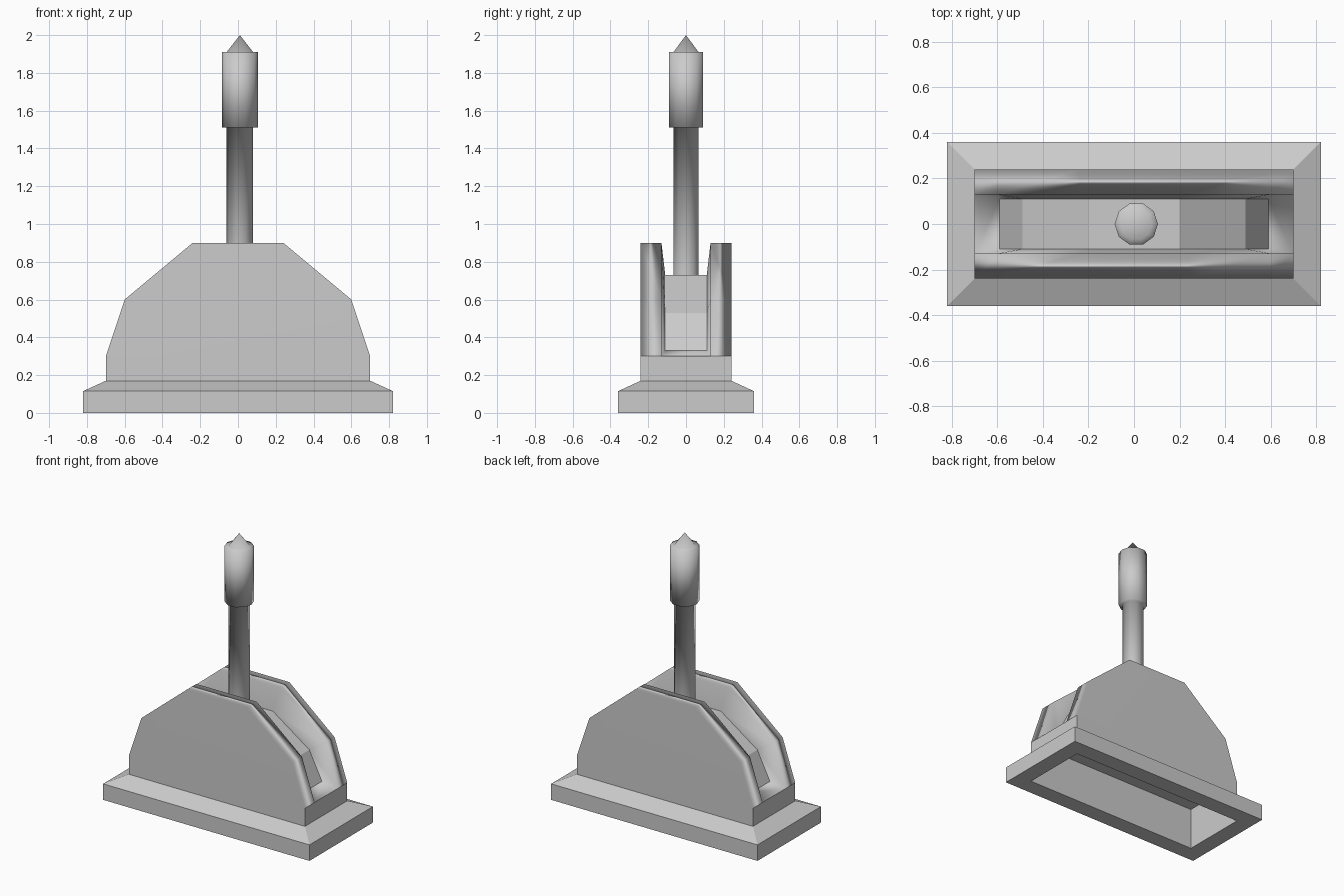
import bpy, math

if "Cube" in bpy.data.objects:
    bpy.data.objects.remove(bpy.data.objects["Cube"])


def make(name, verts, faces, smooth=False):
    mesh = bpy.data.meshes.new(name)
    mesh.from_pydata(verts, [], faces)
    mesh.update()
    ob = bpy.data.objects.new(name, mesh)
    bpy.context.collection.objects.link(ob)
    for p in mesh.polygons:
        p.use_smooth = smooth
    return ob


def box_shell(name, loops, cap=False):
    """Stack rectangular loops given as (half x, half y, z)."""
    verts = [(sx * x, sy * y, z) for x, y, z in loops
             for sx, sy in ((-1, -1), (1, -1), (1, 1), (-1, 1))]
    faces = [(4 * k + i, 4 * k + (i + 1) % 4, 4 * k + 4 + (i + 1) % 4, 4 * k + 4 + i)
             for k in range(len(loops) - 1) for i in range(4)]
    if cap:
        n = len(verts)
        faces.append((n - 4, n - 3, n - 2, n - 1))
    return make(name, verts, faces)


def mirrored(half):
    return [(-x, z) for x, z in half] + [(x, z) for x, z in reversed(half)]


# Base flange: hollow underneath, chamfered top
box_shell("base_flange", [(.70, .24, .17), (.70, .24, 0), (.82, .36, 0),
                          (.82, .36, .115), (.70, .24, .17)])

# Low box that carries the cheeks, open below
box_shell("lower_body", [(.70, .24, .17), (.70, .24, .30)], cap=True)

# Two cheeks around a slot: outer wall, rim and sloping inner wall
outer = mirrored([(.70, .30), (.60, .60), (.24, .90)])
inner = mirrored([(.59, .33), (.49, .53), (.20, .73)])
rows = [(outer, -.24), (outer, -.13), (inner, -.11),
        (inner, .11), (outer, .13), (outer, .24)]
n = len(outer)
verts = [(x, y, z) for prof, y in rows for x, z in prof]
faces = [tuple(reversed(range(n))), tuple(range(5 * n, 6 * n))]
for r in (0, 1, 3, 4):
    faces += [(r * n + i, r * n + i + 1, (r + 1) * n + i + 1, (r + 1) * n + i)
              for i in range(n - 1)]
faces += [(n, 2 * n, 3 * n, 4 * n),
          (2 * n - 1, 5 * n - 1, 4 * n - 1, 3 * n - 1)]
cheeks = make("slotted_cheeks", verts, faces, True)
for f in cheeks.data.polygons:
    if f.index == 0:
        f.flip()
        if f.normal.y > 0:
            f.flip()
mod = cheeks.modifiers.new("even_shading", 'WEIGHTED_NORMAL')
mod.weight = 80

# Faceted strip filling the slot
verts = [(x, y, z) for y in (-.11, .11) for x, z in inner]
make("slot_block", verts, [(i, i + 1, n + i + 1, n + i) for i in range(n - 1)])

# Ten-sided lever: shaft, thicker grip and pointed tip
SIDES, CX = 10, .01


def lathe(name, profile):
    verts = [(CX + r * math.cos(2 * math.pi * i / SIDES),
              r * math.sin(2 * math.pi * i / SIDES), z)
             for r, z in profile[:-1] for i in range(SIDES)]
    verts.append((CX, 0, profile[-1][1]))
    faces = []
    for k in range(len(profile) - 2):
        for i in range(SIDES):
            j = (i + 1) % SIDES
            a, b = k * SIDES, (k + 1) * SIDES
            faces.append((a + i, a + j, b + j, b + i))
    top = (len(profile) - 2) * SIDES
    faces += [(top + i, top + (i + 1) % SIDES, len(verts) - 1) for i in range(SIDES)]
    return make(name, verts, faces, True)


lathe("lever", [(.07, .725), (.07, 1.51), (.095, 1.51), (.095, 1.91),
                (.07, 1.91), (0, 2.0)])
